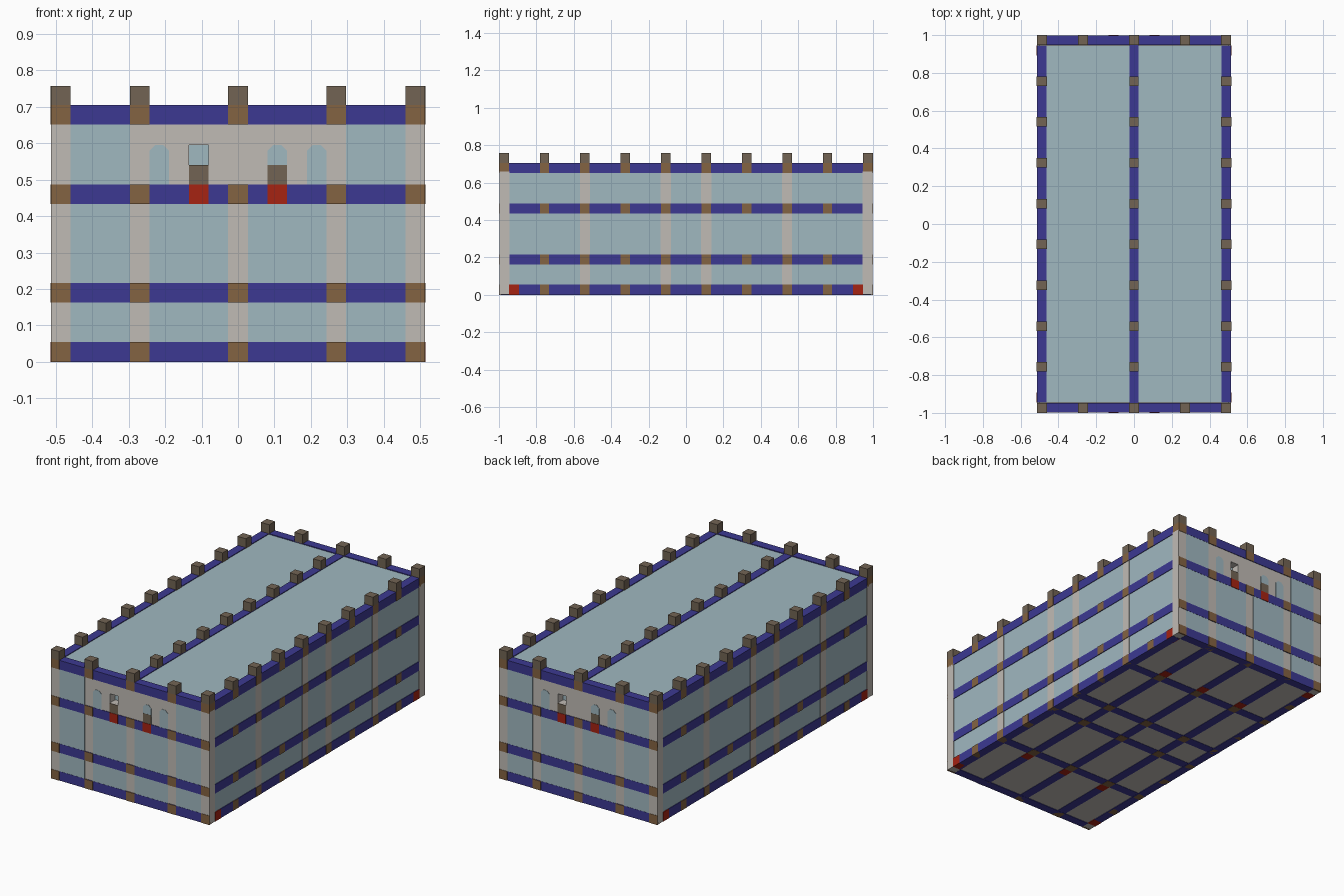
import bpy, bmesh

if "Cube" in bpy.data.objects:
    bpy.data.objects.remove(bpy.data.objects["Cube"], do_unlink=True)


def material(name, r, g, b):
    def linear(c):
        c /= 255
        return c / 12.92 if c < 0.04 else ((c + 0.055) / 1.055) ** 2.4
    col = (linear(r), linear(g), linear(b), 1)
    m = bpy.data.materials.new(name)
    m.use_nodes = True
    m.diffuse_color = col
    m.node_tree.nodes["Principled BSDF"].inputs["Base Color"].default_value = col
    return m


GLASS = material("pale_glass", 160, 184, 192)
WHITE = material("off_white", 192, 187, 181)
BLUE = material("deep_blue", 60, 57, 146)
BROWN = material("wood_brown", 132, 99, 66)
STONE = material("grey_brown", 114, 100, 84)
RED = material("red", 166, 35, 18)


def finish(name, bm, mat):
    bmesh.ops.recalc_face_normals(bm, faces=bm.faces)
    me = bpy.data.meshes.new(name)
    bm.to_mesh(me)
    bm.free()
    me.materials.append(mat)
    ob = bpy.data.objects.new(name, me)
    bpy.context.collection.objects.link(ob)
    return ob


def boxes(name, mat, items):
    """One object from boxes given as (x0, x1, y0, y1, z0, z1)."""
    bm = bmesh.new()
    for x0, x1, y0, y1, z0, z1 in items:
        for v in bmesh.ops.create_cube(bm, size=1)["verts"]:
            v.co = (x0 + (v.co.x + .5) * (x1 - x0),
                    y0 + (v.co.y + .5) * (y1 - y0),
                    z0 + (v.co.z + .5) * (z1 - z0))
    return finish(name, bm, mat)


def turned(items):
    """Repeat boxes after a half turn about z."""
    return items + [(-b, -a, -d, -c, e, f) for a, b, c, d, e, f in items]


def arch(name, x, z0, z1, s):
    """Thin window plate with clipped top corners."""
    w, c = .027, .016
    profile = [(-w, z0), (w, z0), (w, z1 - c), (w - c, z1), (c - w, z1), (-w, z1 - c)]
    bm = bmesh.new()
    f = bm.faces.new([bm.verts.new((s * (x + px), -s * .99, z)) for px, z in profile])
    ex = bmesh.ops.extrude_face_region(bm, geom=[f])["geom"]
    bmesh.ops.translate(bm, vec=(0, -s * .007, 0),
                        verts=[v for v in ex if isinstance(v, bmesh.types.BMVert)])
    finish(name, bm, GLASS)


H = .027                                          # half a beam
XS = [-.487, -.27, 0, .27, .487]                  # end wall bays
YS = [(i - 4.5) * .2162 for i in range(10)]       # side wall bays
ROWS = [(0, .054), (.163, .216), (.434, .487)]    # beam levels
TOP = (.652, .705)
LEVELS = ROWS + [TOP]

# Glass body, floor and end walls
boxes("glass_body", GLASS, [(-.51, .51, -.946, .946, .01, .701)])
boxes("floor_plate", WHITE, [(-.5, .5, -.98, .98, .003, .02)])
for s, end in ((1, "front"), (-1, "back")):
    wall = boxes(end + "_wall", WHITE, turned([(-.5, .5, -.995, -.94, .004, .69)])[:1]
                 if s == 1 else [(-.5, .5, .94, .995, .004, .69)])
    # Open recess in the upper wall
    x = -s * .108
    cutter = boxes("recess_cutter", WHITE,
                   [(x - H, x + H, min(-s * .9, -s * 1.1), max(-s * .9, -s * 1.1), .541, .595)])
    cutter.hide_render = True
    mod = wall.modifiers.new("recess", "BOOLEAN")
    mod.operation, mod.object, mod.solver = "DIFFERENCE", cutter, "EXACT"
    bpy.context.view_layer.objects.active = wall
    bpy.ops.object.modifier_apply(modifier=mod.name)
    bpy.data.objects.remove(cutter, do_unlink=True)
    # Arched windows
    arch(end + "_window_outer_left", -.216, .48, .595, s)
    arch(end + "_window_outer_right", .216, .48, .595, s)
    arch(end + "_window_over_door", .108, .53, .595, s)

# Glass bays of the end walls; only the outer bays run up to the top beam
bays = []
for i in range(4):
    high = .66 if i in (0, 3) else .44
    bays.append((XS[i] + H, XS[i + 1] - H, -.997, -.99, .04, high))
boxes("end_wall_glass", GLASS, turned(bays))

# Small doors with red steps
boxes("doors", STONE, turned([(x - H, x + H, -.998, -.985, .48, .541) for x in (-.108, .108)]))
boxes("door_steps", RED, turned([(x - H, x + H, -1, -.98, *ROWS[2]) for x in (-.108, .108)]))

# White columns
boxes("corner_columns", WHITE, turned([(x - H, x + H, -.998, -.945, .001, .66)
                                       for x in (XS[0], XS[-1])]))
boxes("side_columns", WHITE, turned([(.49, .512, y - H, y + H, .01, .66)
                                     for y in YS if any(abs(abs(y) - k) < .01 for k in (.108, .54))]))

# Blue beams round the walls and along the roof
beams = []
for z0, z1 in LEVELS:
    beams += [(-.462, .462, -.998, -.947, z0, z1), (.463, .5135, -.946, .946, z0, z1)]
boxes("wall_beams", BLUE, turned(beams))
boxes("roof_ridge_beam", BLUE, [(-.025, .025, -.95, .95, .66, .705)])

# Brown joints where beams meet columns
joints = []
for z0, z1 in ROWS:
    joints += [(x - H, x + H, -1, -.95, z0, z1) for x in XS[1:-1]]
    joints += [(x - H, x + H, -1, -.99, z0, z1) for x in (XS[0], XS[-1])]
    joints += [(.47, .515, y - .025, y + .025, z0, z1) for y in YS[1:-1]]
boxes("joints", BROWN, turned(joints))

# Post feet in brown, battlement caps in grey brown
posts = [(x - H, x + H, -1, -.947) for x in XS]
posts += [(.461, .515, y - .025, y + .025) for y in YS[1:-1]]
boxes("post_feet", BROWN, turned([(*p, *TOP) for p in posts]))
boxes("post_caps", STONE, turned([(*p, TOP[1], .757) for p in posts]))
boxes("ridge_caps", STONE, [(-.025, .025, y - .025, y + .025, .7, .757) for y in YS[1:-1]])

# Floor grid underneath with joints and red feet
cross = [y for y in YS if any(abs(abs(y) - k) < .01 for k in (.108, .54))]
grid = [(x - H, x + H, -.95, .95, .001, .015) for x in XS[1:-1]]
grid += [(-.47, .47, y - H, y + H, .0015, .015) for y in cross]
boxes("floor_beams", BLUE, grid)
boxes("floor_joints", BROWN, [(x - H, x + H, y - H, y + H, 0, .015)
                              for x in XS[1:-1] for y in cross])
feet = [(x - H, x + H, y + s * .054 - H, y + s * .054 + H, .0005, .015)
        for x in XS[1:-1] for y, s in ((cross[0], -1), (cross[-1], 1))]
boxes("floor_feet", RED, feet)
boxes("corner_feet", RED, turned([(.461, .515, y - H, y + H, 0, .054) for y in (-.919, .919)]))
